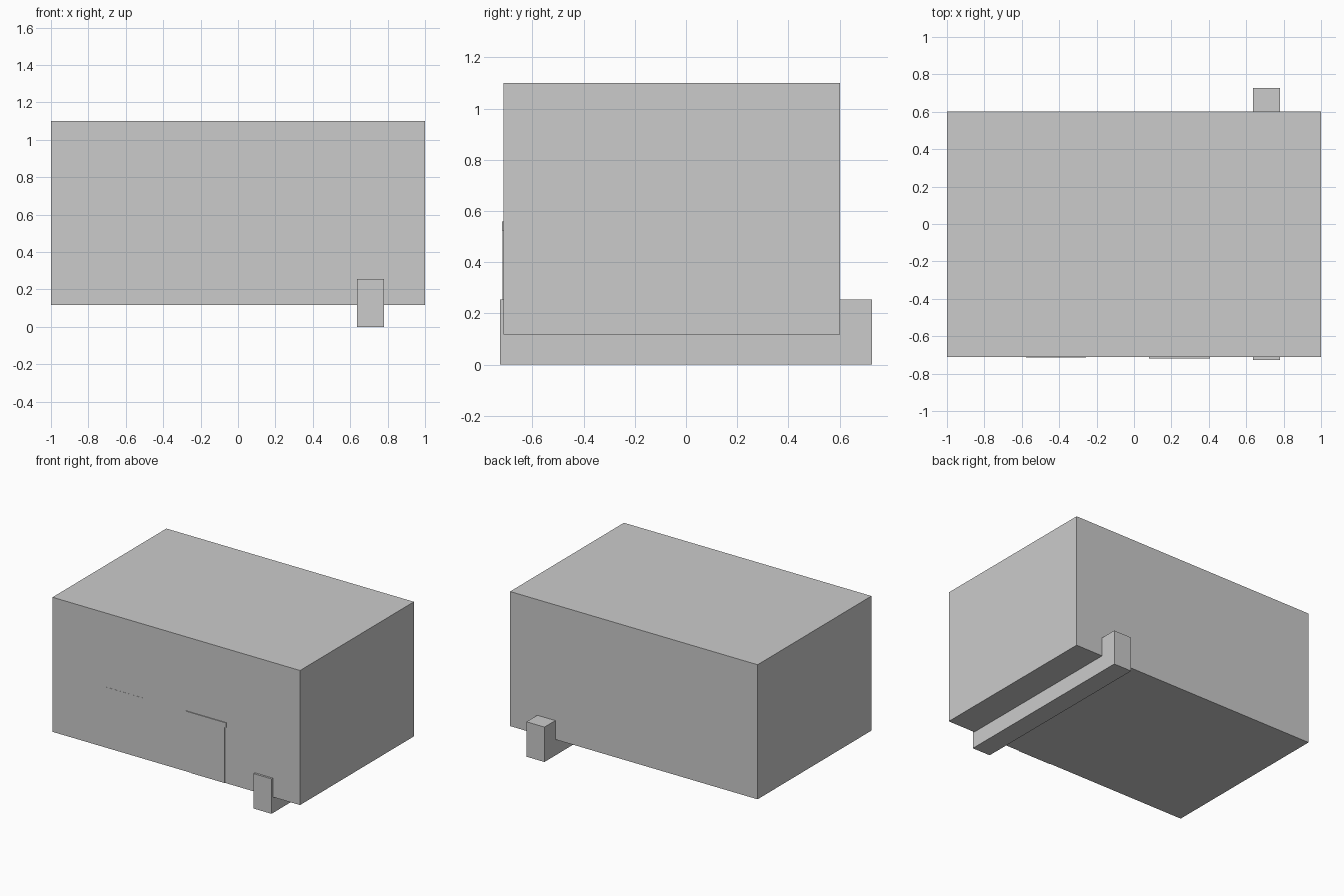
import bpy
import bmesh
from mathutils import Matrix, Vector

if "Cube" in bpy.data.objects:
    bpy.data.objects.remove(bpy.data.objects["Cube"])


def box(name, lo, hi):
    """Axis-aligned box between two corners."""
    lo, hi = Vector(lo), Vector(hi)
    bm = bmesh.new()
    bmesh.ops.create_cube(
        bm, size=1,
        matrix=Matrix.Translation((lo + hi) / 2) @ Matrix.Diagonal((*(hi - lo), 1)))
    mesh = bpy.data.meshes.new(name)
    bm.to_mesh(mesh)
    bm.free()
    obj = bpy.data.objects.new(name, mesh)
    bpy.context.collection.objects.link(obj)
    return obj


FRONT = -0.712   # front wall plane
BASE = 0.117     # underside of the main block

# Main block
box("main_block", (-1, FRONT, BASE), (1, 0.602, 1.10))

# Beam running under the block from front to back
box("cross_beam", (0.635, -0.727, 0), (0.78, 0.727, 0.255))

# Shallow door panel with its lintel
box("door_panel", (0.125, FRONT - 0.004, BASE), (0.393, FRONT + 0.03, 0.525))
box("door_lintel", (0.08, FRONT - 0.006, 0.525), (0.405, FRONT + 0.03, 0.56))

# Second lintel, almost flush with the wall
box("window_lintel", (-0.577, FRONT - 0.001, 0.525), (-0.257, FRONT + 0.03, 0.56))
